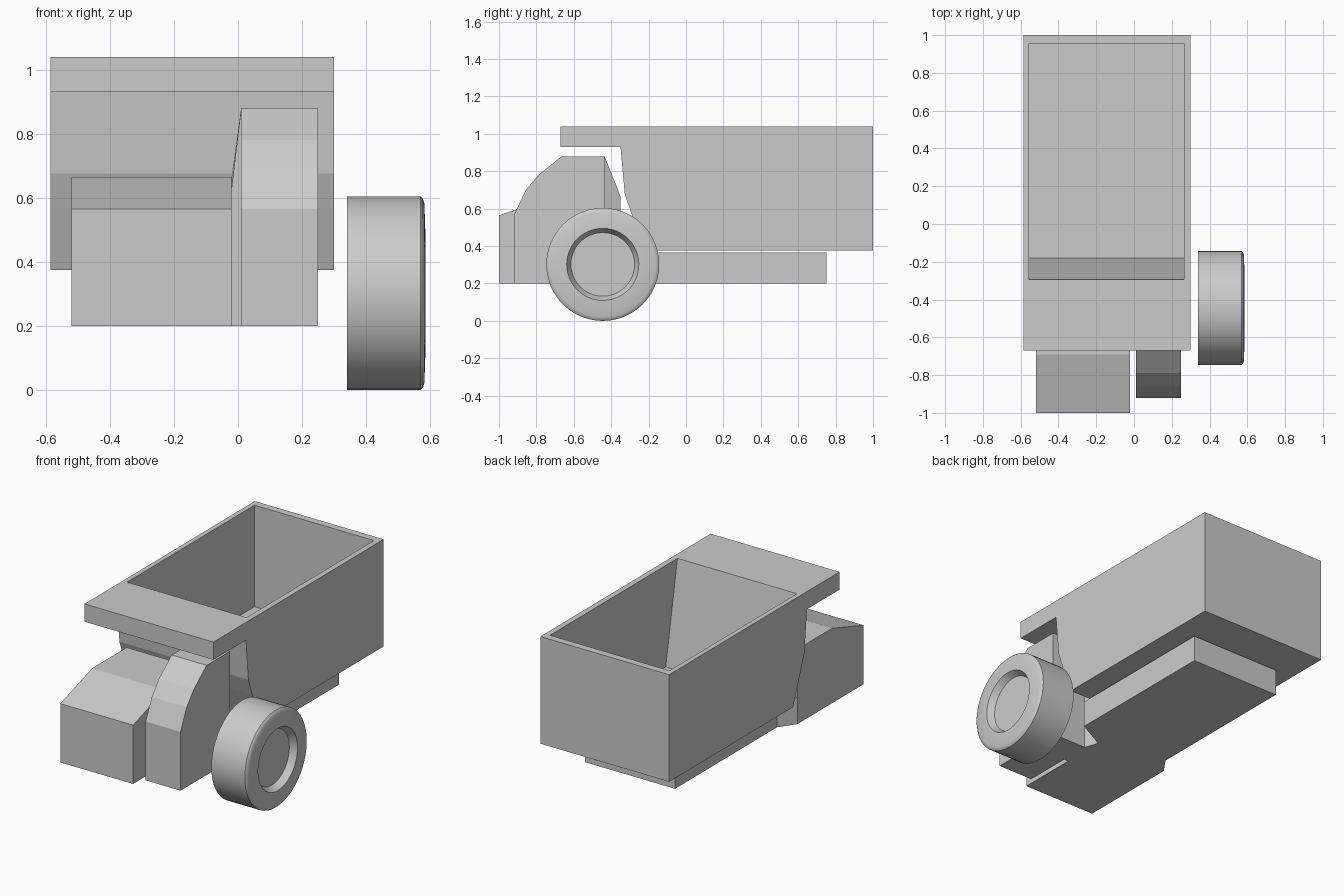
import bpy, bmesh, math

if "Cube" in bpy.data.objects:
    bpy.data.objects.remove(bpy.data.objects["Cube"])


def finish(name, bm):
    bmesh.ops.recalc_face_normals(bm, faces=bm.faces)
    mesh = bpy.data.meshes.new(name)
    bm.to_mesh(mesh)
    bm.free()
    obj = bpy.data.objects.new(name, mesh)
    bpy.context.collection.objects.link(obj)
    return obj


def extrude(name, points, vec):
    """Closed prism: a flat outline swept along vec."""
    bm = bmesh.new()
    face = bm.faces.new([bm.verts.new(p) for p in points])
    new = bmesh.ops.extrude_face_region(bm, geom=[face], use_keep_orig=True)["geom"]
    bmesh.ops.translate(bm, vec=vec, verts=[v for v in new if isinstance(v, bmesh.types.BMVert)])
    return finish(name, bm)


def side_prism(name, profile, x0, x1):
    return extrude(name, [(x0, y, z) for y, z in profile], (x1 - x0, 0, 0))


# Dump bed: canopy lip over the cab, raked front wall, hollow inside
bed = side_prism("dump_bed", [(-0.67, 1.04), (1, 1.04), (1, 0.375), (-0.215, 0.375),
                              (-0.29, 0.57), (-0.327, 0.675), (-0.35, 0.93), (-0.67, 0.93)],
                 -0.585, 0.30)
cutter = side_prism("bed_cavity_cutter", [(-0.313, 1.14), (0.955, 1.14), (0.955, 0.41), (-0.18, 0.41)],
                    -0.555, 0.265)
cutter.hide_render = True
mod = bed.modifiers.new("cavity", 'BOOLEAN')
mod.object = cutter
mod.operation = 'DIFFERENCE'
mod.solver = 'EXACT'
bpy.context.view_layer.objects.active = bed
bpy.ops.object.modifier_apply(modifier=mod.name)
bpy.data.objects.remove(cutter)

# Chassis, flaring out to meet the hood
extrude("chassis", [(x, y, 0.20) for x, y in
                    [(0.17, 0.75), (0.17, -0.25), (-0.02, -0.35), (-0.52, -0.35),
                     (-0.45, -0.25), (-0.45, 0.75)]], (0, 0, 0.165))

# Hood block on the left
side_prism("hood", [(-1, 0.20), (-1, 0.565), (-0.69, 0.665), (-0.35, 0.665), (-0.35, 0.20)],
           -0.52, -0.02)

# Cab on the right with a stepped, curved front
side_prism("cab", [(-0.92, 0.20), (-0.92, 0.565), (-0.86, 0.695), (-0.79, 0.78),
                   (-0.665, 0.88), (-0.435, 0.88), (-0.435, 0.20)], 0.01, 0.25)

# Narrow web joining hood and cab, with a sloping top
bm = bmesh.new()
web = [(-0.02, -0.62, 0.63), (0.01, -0.62, 0.88), (0.01, -0.435, 0.88), (-0.02, -0.35, 0.665)]
top = [bm.verts.new(p) for p in web]
low = [bm.verts.new((x, y, 0.20)) for x, y, _ in web]
bm.faces.new(top)
bm.faces.new(low)
for i in range(4):
    j = (i + 1) % 4
    bm.faces.new((top[i], top[j], low[j], low[i]))
finish("joining_web", bm)

# Wheel: lathe a (x, radius) section about the axle
section = [(0.34, 0), (0.34, 0.302), (0.57, 0.302), (0.577, 0.295), (0.582, 0.28),
           (0.585, 0.193), (0.545, 0.170), (0.545, 0)]
bm = bmesh.new()
verts = [bm.verts.new((x, -0.445, 0.302 + r)) for x, r in section]
edges = [bm.edges.new(pair) for pair in zip(verts, verts[1:])]
bmesh.ops.spin(bm, geom=verts + edges, cent=(0, -0.445, 0.302), axis=(1, 0, 0),
               angle=2 * math.pi, steps=48, use_merge=True)
bmesh.ops.remove_doubles(bm, verts=bm.verts, dist=1e-4)
wheel = finish("wheel", bm)
bpy.ops.object.select_all(action='DESELECT')
wheel.select_set(True)
bpy.context.view_layer.objects.active = wheel
bpy.ops.object.shade_smooth_by_angle(angle=math.radians(35))
